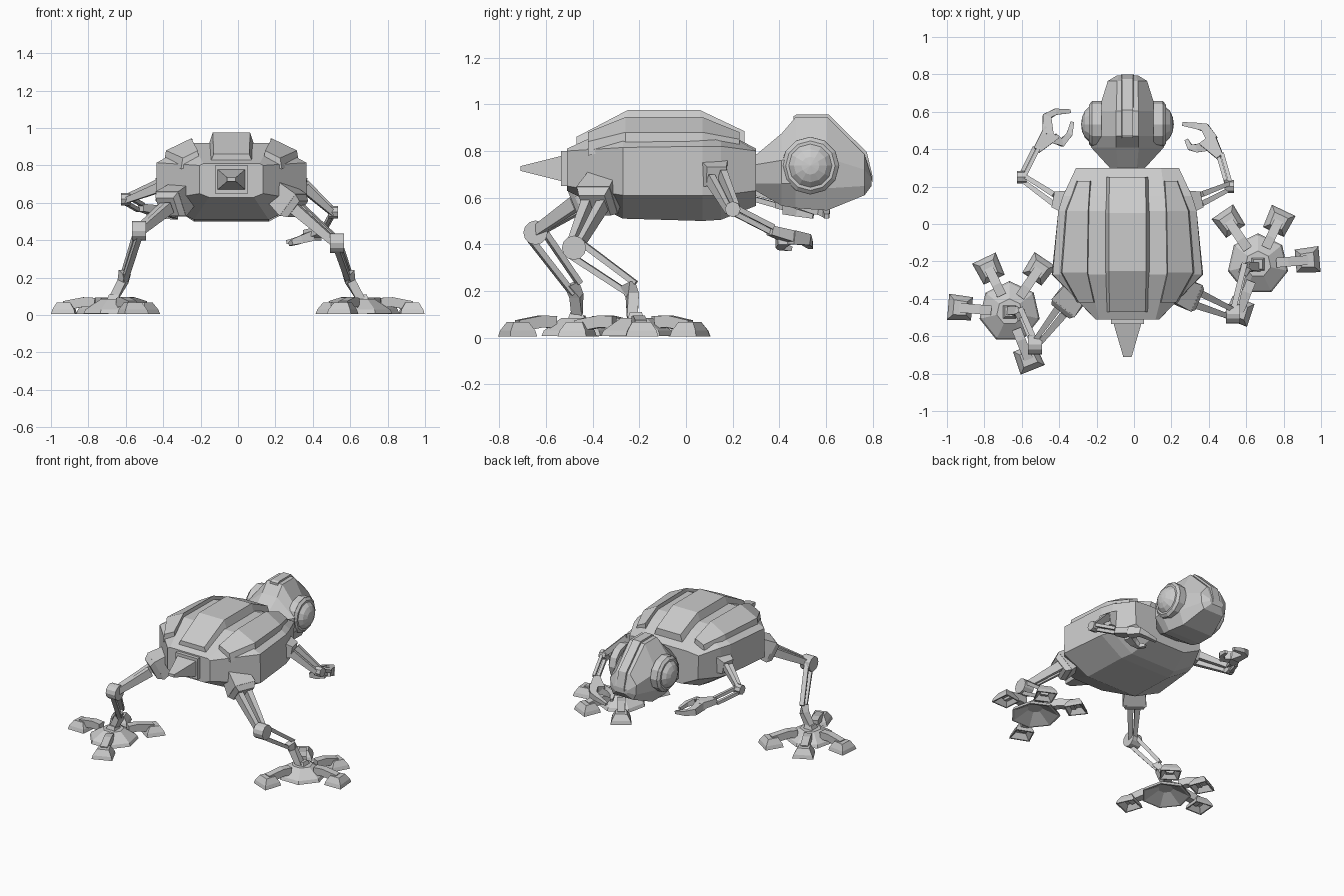
import bpy, bmesh, math
from mathutils import Vector as V, Matrix

if "Cube" in bpy.data.objects:
    bpy.data.objects.remove(bpy.data.objects["Cube"])

CX = -0.035  # the body sits slightly off centre
grey = bpy.data.materials.new("light grey")
grey.diffuse_color = (0.6, 0.6, 0.6, 1)
grey.use_nodes = True
grey.node_tree.nodes["Principled BSDF"].inputs["Base Color"].default_value = grey.diffuse_color


def finish(bm, name):
    bmesh.ops.recalc_face_normals(bm, faces=bm.faces[:])
    me = bpy.data.meshes.new(name)
    bm.to_mesh(me)
    bm.free()
    me.materials.append(grey)
    ob = bpy.data.objects.new(name, me)
    bpy.context.collection.objects.link(ob)
    return ob


def loft(bm, rings):
    rows = [[bm.verts.new(p) for p in r] for r in rings]
    n = len(rows[0])
    for a, b in zip(rows, rows[1:]):
        for i in range(n):
            bm.faces.new((a[i], a[(i + 1) % n], b[(i + 1) % n], b[i]))
    bm.faces.new(rows[0])
    bm.faces.new(rows[-1][::-1])


def sym_loft(bm, sections):
    # each section: y, then half profile (x, z) from top to bottom
    loft(bm, [[V((CX + x, y, z)) for x, z in prof] +
              [V((CX - x, y, z)) for x, z in reversed(prof)] for y, prof in sections])


def rect(c, d, w, h):
    d = d.normalized()
    s = d.cross(V((0, 0, 1)))
    s = s.normalized() if s.length > 1e-3 else V((1, 0, 0))
    u = s.cross(d)
    return [c + s * (i * w / 2) + u * (j * h / 2) for i, j in ((-1, -1), (1, -1), (1, 1), (-1, 1))]


def beam(bm, a, b, s0, s1=None):
    a, b = V(a), V(b)
    loft(bm, [rect(a, b - a, *s0), rect(b, b - a, *(s1 or s0))])


def pair(bm, a, b, off0, off1, s0, s1):
    # two parallel bars
    for k in (-1, 1):
        beam(bm, V(a) + V(off0) * k, V(b) + V(off1) * k, s0, s1)


def chain(bm, pts, w0, w1):
    # jointed path tapering from w0 to w1
    pts = [V(p) for p in pts]
    rings = []
    for i, p in enumerate(pts):
        d = pts[min(i + 1, len(pts) - 1)] - pts[max(i - 1, 0)]
        w = w0 + (w1 - w0) * i / (len(pts) - 1)
        rings.append(rect(p, d, w, w))
    loft(bm, rings)


def disc(bm, c, r0, r1, depth, n, side=1):
    m = Matrix.Translation(V(c)) @ Matrix.Rotation(side * math.pi / 2, 4, 'Y')
    bmesh.ops.create_cone(bm, cap_ends=True, segments=n, radius1=r0, radius2=r1, depth=depth, matrix=m)


# body hull
bm = bmesh.new()
sym_loft(bm, [
    (-0.51, [(.15, .81), (.17, .80), (.17, .65), (.12, .63)]),
    (-0.27, [(.21, .92), (.40, .815), (.405, .61), (.2, .51)]),
    (0.07, [(.21, .92), (.37, .82), (.37, .61), (.2, .50)]),
    (0.15, [(.2, .89), (.345, .82), (.345, .61), (.18, .505)]),
    (0.30, [(.18, .81), (.275, .80), (.27, .63), (.14, .565)])])
finish(bm, "body")

# raised back ridge
bm = bmesh.new()
sym_loft(bm, [
    (-0.47, [(.095, .86), (.12, .80)]), (-0.25, [(.10, .975), (.125, .90)]),
    (0.06, [(.10, .975), (.125, .90)]), (0.25, [(.095, .885), (.12, .81)])])
finish(bm, "back_ridge")

# side shell plates
for s, nm in ((-1, "left"), (1, "right")):
    bm = bmesh.new()
    loft(bm, [[V((CX + s * x, y, z)) for x, z in ((i, zi - .06), (i + .01, zi), (o - .01, zo), (o, zo - .06))]
              for y, i, o, zi, zo in ((-.42, .17, .27, .88, .84), (-.26, .205, .36, .945, .88),
                                      (.07, .20, .335, .945, .88), (.23, .19, .275, .88, .85))])
    finish(bm, nm + "_shell_plate")

# tail
bm = bmesh.new()
beam(bm, (CX, -.49, .725), (CX, -.535, .725), (.175, .15))
beam(bm, (CX, -.53, .725), (CX, -.71, .725), (.15, .11), (.045, .02))
finish(bm, "tail")

# head: tall narrow top, wide at the eyes
bm = bmesh.new()
sym_loft(bm, [
    (.29, [(.05, .775), (.085, .74), (.085, .66), (.06, .635)]),
    (.41, [(.06, .875), (.195, .76), (.195, .66), (.12, .565)]),
    (.47, [(.06, .945), (.195, .77), (.195, .66), (.13, .555)]),
    (.605, [(.06, .945), (.155, .77), (.155, .64), (.12, .545)]),
    (.765, [(.055, .785), (.105, .72), (.10, .65), (.08, .61)]),
    (.795, [(.045, .69), (.055, .68), (.055, .665), (.04, .65)])])
finish(bm, "head")

# head crest fin
bm = bmesh.new()
sym_loft(bm, [(y, [(.03, t), (.034, b)]) for y, t, b in
              ((.46, .948, .88), (.475, .957, .88), (.61, .957, .88), (.775, .795, .74), (.80, .69, .66))])
finish(bm, "head_crest")

# eyes
for s, nm in ((-1, "left"), (1, "right")):
    bm = bmesh.new()
    disc(bm, (CX + s * .165, .533, .737), .124, .124, .05, 12, s)
    disc(bm, (CX + s * .197, .533, .737), .124, .106, .016, 12, s)
    finish(bm, nm + "_eye_rim")
    bm = bmesh.new()
    m = Matrix.Translation((CX + s * .18, .533, .737)) @ Matrix.Diagonal((.068, .1, .1, 1)) \
        @ Matrix.Rotation(math.pi / 2, 4, 'Y')
    bmesh.ops.create_uvsphere(bm, u_segments=12, v_segments=8, radius=1, matrix=m)
    finish(bm, nm + "_eye")

# arms: elbow, wrist, palm end, outer and inner claw
arms = {
    "right": (1, (.51, .20, .55), (.46, .375, .46), (.39, .455, .43),
              [(.42, .45, .43), (.38, .515, .42), (.33, .525, .405), (.26, .535, .39)],
              [(.40, .42, .425), (.34, .405, .405), (.30, .41, .39), (.28, .45, .38)]),
    "left": (-1, (-.60, .25, .62), (-.52, .41, .575), (-.44, .49, .56),
             [(-.46, .48, .56), (-.465, .575, .55), (-.42, .60, .535), (-.34, .603, .52)],
             [(-.43, .46, .555), (-.385, .435, .55), (-.345, .48, .535), (-.33, .545, .52)])}
for nm, (s, elbow, wrist, palm, outer, inner) in arms.items():
    bm = bmesh.new()
    sh = V((CX + s * .39, .13, .69))
    beam(bm, (CX + s * .29, .11, .71), sh, (.14, .14), (.085, .085))
    pair(bm, sh, elbow, (0, .026, .01), (0, .016, .008), (.03, .05), (.022, .03))
    disc(bm, elbow, .034, .034, .05, 8)
    pair(bm, elbow, wrist, (.012, 0, .014), (.012, 0, .014), (.02, .022), (.02, .022))
    beam(bm, V(wrist) - V((0, .015, 0)), palm, (.04, .04), (.1, .05))
    chain(bm, outer, .06, .02)
    chain(bm, inner, .055, .02)
    finish(bm, nm + "_arm")

# legs: hip, knee, shin bend, ankle
legs = {
    "right": (1, (.27, -.37, .61), (.53, -.48, .385), (.59, -.23, .21), (.66, -.23, .08)),
    "left": (-1, (-.34, -.40, .61), (-.53, -.645, .45), (-.605, -.47, .21), (-.67, -.465, .08))}
feet = {"right": (.663, -.215), "left": (-.665, -.47)}
toes = ((-.155, .228), (.11, .23), (.265, .022), (-.1, -.25))
for nm, (s, hip, knee, bend, ankle) in legs.items():
    bm = bmesh.new()
    hip, knee, bend = V(hip), V(knee), V(bend)
    d = (knee - hip).normalized()
    beam(bm, hip - d * .1, hip + d * .035, (.13, .12), (.155, .15))
    beam(bm, hip + d * .03, hip + d * .07, (.155, .15), (.12, .11))
    pair(bm, hip + d * .05, knee, (0, .04, .012), (0, .022, .01), (.04, .06), (.025, .04))
    disc(bm, knee, .052, .052, .075, 12)
    pair(bm, knee, bend, (0, .02, .03), (0, .014, .022), (.03, .026), (.03, .024))
    chain(bm, (bend + V((0, -.02, .02)), bend + V((s * .01, 0, -.03)), ankle), .05, .045)
    finish(bm, nm + "_leg")

    # foot pad, hollow underneath, with four toes
    fx, fy = feet[nm]
    bm = bmesh.new()
    loft(bm, [[V((fx + r * math.sin(k * math.tau / 7), fy + r * math.cos(k * math.tau / 7), z))
               for k in range(7)] for r, z in ((.05, .06), (.15, .008), (.165, .008), (.155, .03), (.07, .085))])
    beam(bm, (fx, fy, .07), (fx, fy, .11), (.08, .08), (.05, .05))
    for ox, oy in toes:
        d = V((ox * s, oy, 0)).normalized()
        q = V((d.y, -d.x, 0))
        c = V((fx + ox * s, fy + oy, 0))
        base = V((fx, fy, 0))
        chain(bm, (base + d * .1 + V((0, 0, .066)), base + d * .16 + V((0, 0, .07)),
                   c + V((0, 0, .05))), .052, .05)
        loft(bm, [[c + d * (l * a) + q * (w * b) + V((0, 0, z)) for a, b, w in
                   ((-1, -1, w0), (1, -1, w1), (1, 1, w1), (-1, 1, w0))]
                  for z, l, w0, w1 in ((.04, .03, .028, .035), (.005, .055, .055, .062), (.005, .064, .062, .07),
                                       (.03, .058, .055, .062), (.068, .035, .035, .04))])
    finish(bm, nm + "_foot")
